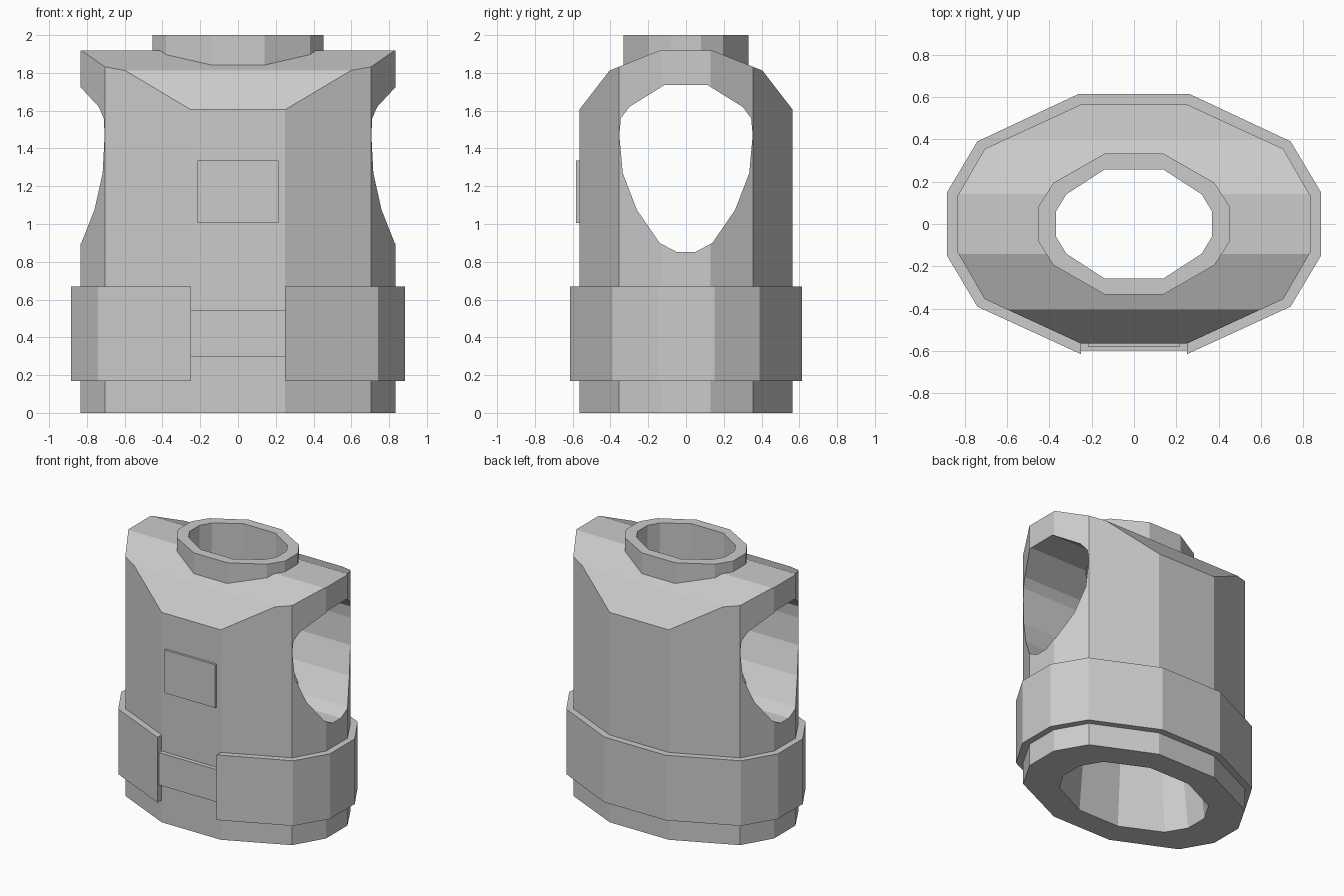
import bpy, bmesh
from mathutils import Vector

cube = bpy.data.objects.get("Cube")
if cube:
    bpy.data.objects.remove(cube, do_unlink=True)

GREY = (0.6, 0.6, 0.6, 1.0)
grey = bpy.data.materials.new("plain grey")
grey.use_nodes = True
grey.diffuse_color = GREY
grey.node_tree.nodes["Principled BSDF"].inputs["Base Color"].default_value = GREY


def add_object(name, bm):
    bmesh.ops.recalc_face_normals(bm, faces=bm.faces)
    mesh = bpy.data.meshes.new(name)
    bm.to_mesh(mesh)
    bm.free()
    mesh.materials.append(grey)
    obj = bpy.data.objects.new(name, mesh)
    bpy.context.collection.objects.link(obj)
    return obj


def loft(name, rings):
    """Closed solid through rings that have equal point counts."""
    bm = bmesh.new()
    loops = [[bm.verts.new(p) for p in ring] for ring in rings]
    for a, b in zip(loops, loops[1:]):
        for i in range(len(a)):
            j = (i + 1) % len(a)
            bm.faces.new((a[i], a[j], b[j], b[i]))
    bm.faces.new(loops[0][::-1])
    bm.faces.new(loops[-1])
    return add_object(name, bm)


def upright(name, outline, z0, z1):
    return loft(name, [[(x, y, z) for x, y in outline] for z in (z0, z1)])


def sideways(name, outline, half_width):
    return loft(name, [[(x, y, z) for y, z in outline] for x in (-half_width, half_width)])


def mirrored(half):
    """Complete a +x (or +y) half outline on the other side."""
    return half + [(-a, b) for a, b in reversed(half)]


def twelve_sided(quarter):
    return mirrored([(x, -y) for x, y in quarter] + quarter[::-1])


def boolean(target, tool, operation):
    mod = target.modifiers.new(operation, 'BOOLEAN')
    mod.operation, mod.solver, mod.object = operation, 'EXACT', tool
    bpy.context.view_layer.objects.active = target
    bpy.ops.object.modifier_apply(modifier=mod.name)
    bpy.data.objects.remove(tool, do_unlink=True)


BODY = [(.25, .565), (.705, .355), (.835, .13)]
BELT = [(.26, .615), (.74, .39), (.883, .15)]
NECK = [(.14, .332), (.38, .195), (.453, .08)]
HOLE = [(.14, .257), (.32, .14), (.368, .06)]
BASE_HOLE = [(.175, .385), (.48, .24), (.57, .09)]

# Torso trimmed by the sloping shoulder profile
torso = upright("torso", twelve_sided(BODY), 0, 2)
shoulders = sideways("shoulder_trim", mirrored(
    [(.8, -.2), (.8, 1.295), (.565, 1.605), (.405, 1.812), (.142, 1.918)]), 1.2)
boolean(torso, shoulders, 'INTERSECT')

# Neck collar
boolean(torso, upright("neck_collar", twelve_sided(NECK), 1.78, 2), 'UNION')

# Vertical cavity, wide at the base and narrow at the neck
levels = [(BASE_HOLE, -.05), (HOLE, 1.6), (HOLE, 2.1)]
cavity = loft("cavity", [[(x, y, z) for x, y in twelve_sided(q)] for q, z in levels])
boolean(torso, cavity, 'DIFFERENCE')

# Arm opening running from side to side
arm_hole = sideways("arm_hole", mirrored(
    [(.05, .852), (.14, .9), (.26, 1.075), (.335, 1.27), (.353, 1.47),
     (.345, 1.56), (.3, 1.62), (.115, 1.735)]), 1.2)
boolean(torso, arm_hole, 'DIFFERENCE')

# Belt wrapping the torso, open at the front
half = [(.25, -.615)] + [(x, -y) for x, y in BELT[1:]] + BELT[::-1]
inner = [(.25, -.55)] + [(x * .96, -y * .96) for x, y in BODY[1:]] + [
    (x * .96, y * .96) for x, y in BODY[::-1]]
upright("belt", mirrored(half) + mirrored(inner)[::-1], .17, .668)

# Front plates
for name, w, depth, z0, z1 in (("belt_clasp", .25, .597, .297, .545),
                               ("chest_plate", .215, .582, 1.005, 1.335)):
    upright(name, [(-w, -depth), (w, -depth), (w, -.55), (-w, -.55)], z0, z1)
